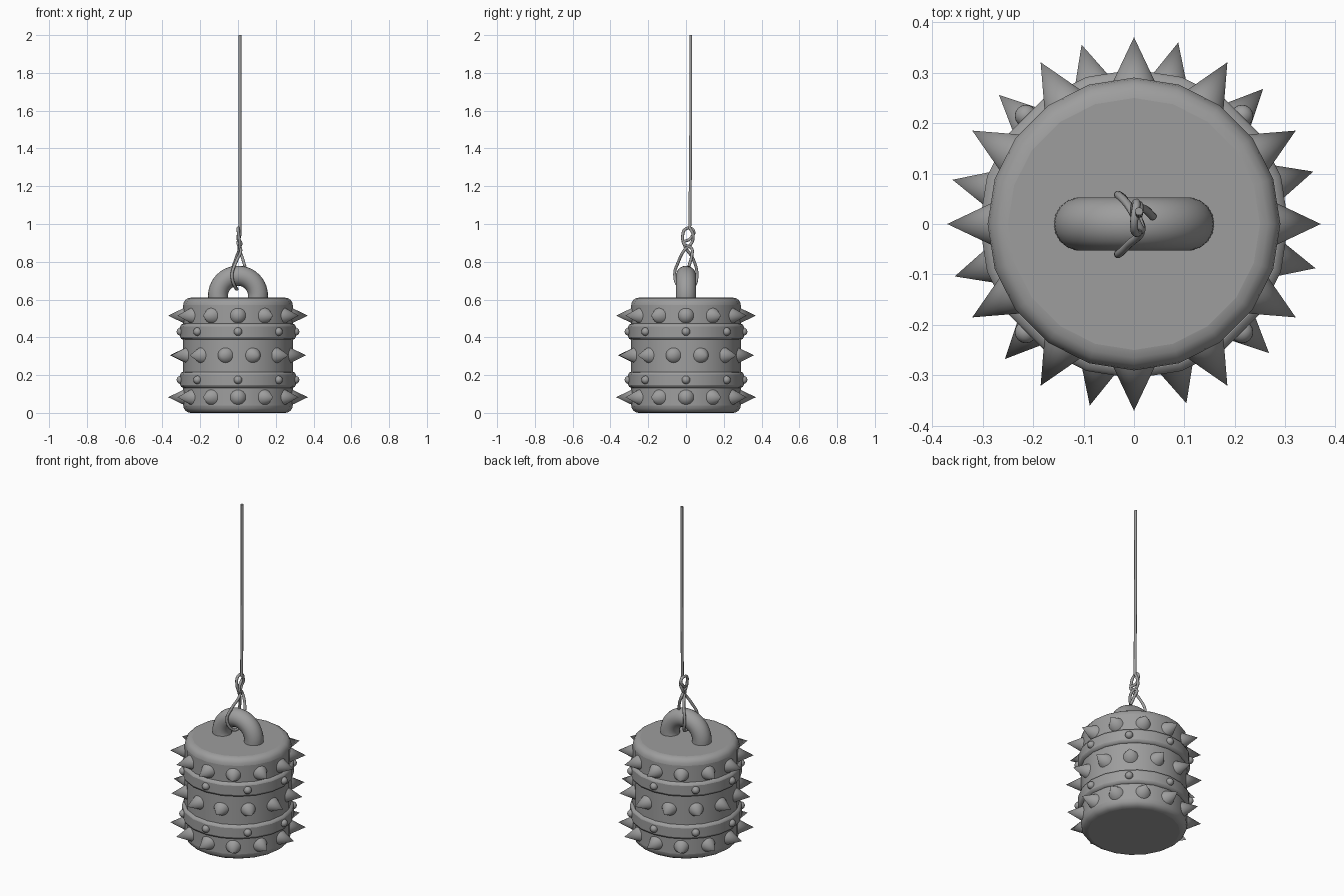
import bpy, math
from mathutils import Vector

cube = bpy.data.objects.get("Cube")
if cube:
    bpy.data.objects.remove(cube, do_unlink=True)

metal = bpy.data.materials.new("grey metal")
metal.use_nodes = True
GREY = (0.34, 0.34, 0.34, 1)
metal.diffuse_color = GREY
metal.node_tree.nodes["Principled BSDF"].inputs["Base Color"].default_value = GREY


def finish(name, angle=40):
    obj = bpy.context.object
    obj.name = name
    obj.data.materials.append(metal)
    bpy.ops.object.shade_smooth_by_angle(angle=math.radians(angle))
    return obj


def drum(name, radius, low, high, bevel, steps):
    """Upright cylinder with rounded rims."""
    bpy.ops.mesh.primitive_cylinder_add(vertices=20, radius=radius, depth=high - low,
                                        location=(0, 0, (low + high) / 2))
    obj = finish(name)
    mod = obj.modifiers.new("rounded rim", "BEVEL")
    mod.width, mod.segments = bevel, steps
    mod.limit_method, mod.angle_limit = "ANGLE", math.radians(60)


def around(count, offset=0):
    """Outward directions spaced evenly around the drum."""
    for i in range(count):
        a = math.radians(offset) + math.tau * i / count
        yield Vector((math.cos(a), math.sin(a), 0))


def tube(name, points, radius):
    """Round tube along a smooth path."""
    curve = bpy.data.curves.new(name, "CURVE")
    curve.dimensions = "3D"
    curve.bevel_depth, curve.bevel_resolution = radius, 3
    curve.resolution_u, curve.use_fill_caps = 6, True
    spline = curve.splines.new("BEZIER")
    spline.bezier_points.add(len(points) - 1)
    for bp, co in zip(spline.bezier_points, points):
        bp.co = co
        bp.handle_left_type = bp.handle_right_type = "AUTO"
    obj = bpy.data.objects.new(name, curve)
    bpy.context.collection.objects.link(obj)
    curve.materials.append(metal)


# Body and two raised bands
drum("body", 0.29, 0, 0.61, 0.04, 4)
for name, z in (("lower_band", 0.175), ("upper_band", 0.43)):
    drum(name, 0.306, z - 0.042, z + 0.042, 0.015, 2)
    # Round studs on the band
    for d in around(8):
        bpy.ops.mesh.primitive_uv_sphere_add(segments=16, ring_count=10, radius=0.022,
                                             location=d * 0.303 + Vector((0, 0, z)))
        finish(name + "_stud")

# Rows of spikes, the middle row turned between the others
for name, z, offset in (("lower", 0.083, 0), ("middle", 0.305, 16.3), ("upper", 0.515, 0)):
    for d in around(12, offset):
        bpy.ops.mesh.primitive_cone_add(vertices=18, radius1=0.048, radius2=0, depth=0.1,
                                        location=d * 0.32 + Vector((0, 0, z)),
                                        rotation=d.to_track_quat("Z", "Y").to_euler())
        finish(name + "_spike")

# Lifting handle, its lower half sunk in the body
bpy.ops.mesh.primitive_torus_add(major_radius=0.106, minor_radius=0.053, major_segments=40,
                                 minor_segments=18, location=(0, 0, 0.62),
                                 rotation=(math.pi / 2, 0, 0))
finish("handle")

# Straight wire, then the knotted loop under the handle
tube("hanging_wire", [(0.01, 0.025, 2), (0.01, 0.025, 1.5), (0.01, 0.02, 0.97)], 0.008)
tube("wire_loop", [
    (0.01, 0.02, 0.98), (0.01, 0.038, 0.94), (0.0, 0.03, 0.9), (0.015, -0.01, 0.86),
    (-0.01, -0.04, 0.8), (-0.032, -0.06, 0.73), (-0.015, -0.035, 0.665),
    (-0.005, 0, 0.655), (-0.015, 0.04, 0.67), (-0.032, 0.058, 0.73),
    (-0.01, 0.035, 0.82), (0.01, -0.005, 0.88), (0.005, -0.018, 0.93),
    (0, 0.0, 0.975), (0.005, 0.04, 0.965), (0.0, 0.02, 0.92), (0.015, -0.012, 0.9),
    (0.005, 0.03, 0.87), (0.02, 0.03, 0.83), (0.037, 0.015, 0.775)], 0.008)
